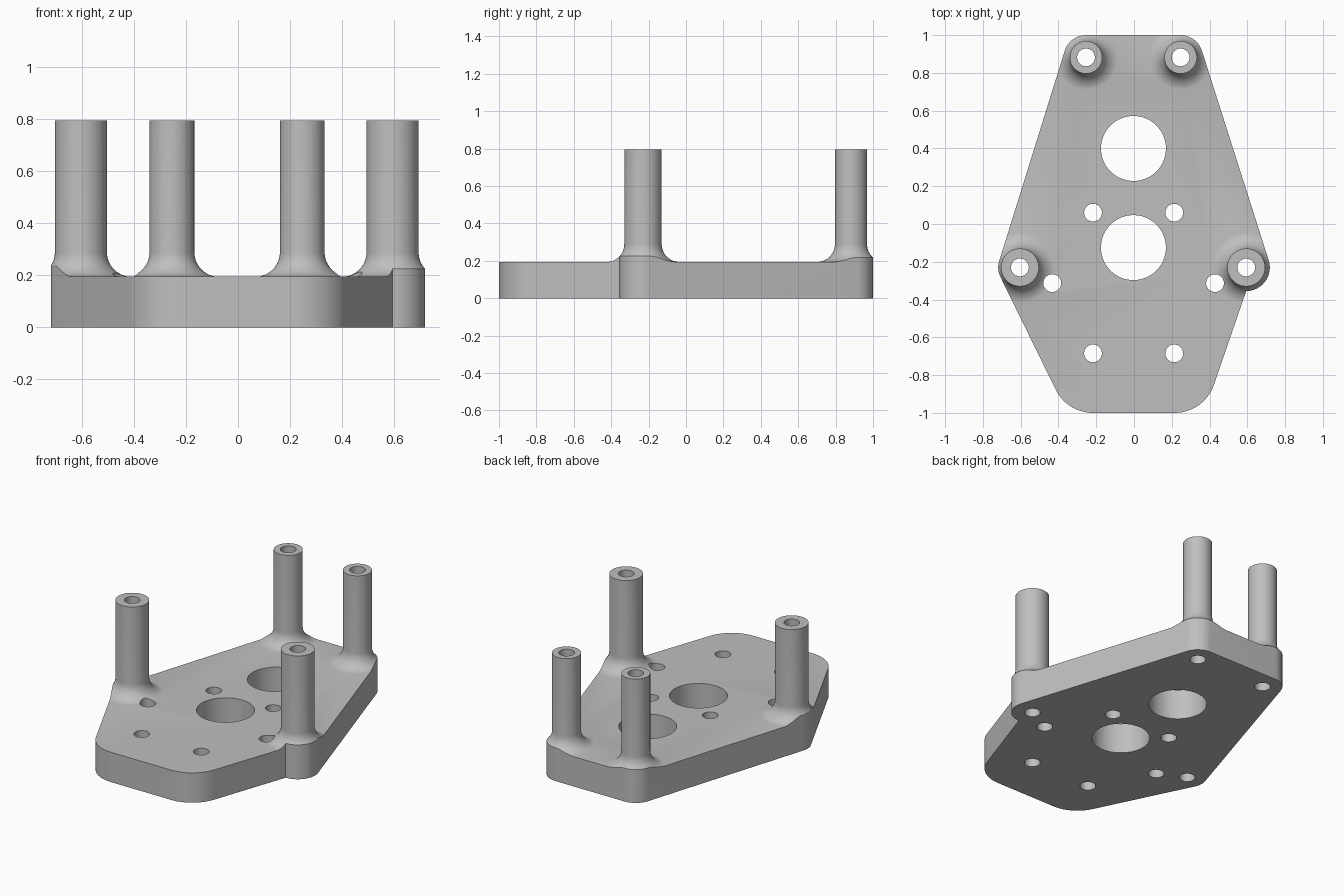
import bpy, bmesh, math

cube = bpy.data.objects.get("Cube")
if cube:
    bpy.data.objects.remove(cube, do_unlink=True)

THICK, TOP, FILLET, HOLE = 0.195, 0.795, 0.095, 0.047

metal = bpy.data.materials.new("light grey metal")
metal.use_nodes = True
metal.diffuse_color = (0.52, 0.52, 0.52, 1)
metal.node_tree.nodes["Principled BSDF"].inputs["Base Color"].default_value = (0.52, 0.52, 0.52, 1)


def make_object(name, bm):
    bmesh.ops.recalc_face_normals(bm, faces=bm.faces[:])
    mesh = bpy.data.meshes.new(name)
    bm.to_mesh(mesh)
    bm.free()
    mesh.materials.append(metal)
    obj = bpy.data.objects.new(name, mesh)
    bpy.context.collection.objects.link(obj)
    return obj


def arc(cx, cy, r, start, end, steps):
    angles = [math.radians(start + (end - start) * i / steps) for i in range(steps + 1)]
    return [(cx + r * math.cos(a), cy + r * math.sin(a)) for a in angles]


def prism(bm, outline, z0, z1):
    low = bm.faces.new([bm.verts.new((x, y, z0)) for x, y in outline])
    new = bmesh.ops.extrude_face_region(bm, geom=[low])["geom"]
    for v in new:
        if isinstance(v, bmesh.types.BMVert):
            v.co.z = z1


def lathe(bm, cx, cy, profile, steps=64):
    rings = [[bm.verts.new((x, y, z)) for x, y in arc(cx, cy, r, 0, 360, steps)[:-1]]
             for r, z in profile]
    for a, b in zip(rings, rings[1:]):
        for i in range(steps):
            j = (i + 1) % steps
            bm.faces.new((a[i], a[j], b[j], b[i]))
    bm.faces.new(rings[0])
    bm.faces.new(rings[-1])


# post centres and radii
posts = [(-0.604, -0.23, 0.1), (0.594, -0.23, 0.1), (-0.254, 0.882, 0.086), (0.247, 0.882, 0.086)]

# slab that the outline trims
bm = bmesh.new()
prism(bm, [(-1, -1.2), (1, -1.2), (1, 1.2), (-1, 1.2)], -0.1, THICK)
plate = make_object("mounting_plate_with_posts", bm)

# hollow posts with a flared foot
bm = bmesh.new()
for x, y, r in posts:
    foot = arc(r + FILLET, THICK + FILLET - 0.001, FILLET, 270, 180, 14)
    lathe(bm, x, y, [(r + FILLET, 0.1)] + foot + [(r, TOP)])
post_tool = make_object("post_bodies", bm)

# through holes
bm = bmesh.new()
holes = [(x, y, HOLE) for x, y, r in posts]
holes += [(-0.003, y, 0.172) for y in (0.4, -0.125)]
holes += [(s * x - 0.002, y, HOLE) for s in (-1, 1)
          for x, y in ((0.215, 0.06), (0.431, -0.313), (0.215, -0.685))]
for x, y, r in holes:
    prism(bm, arc(x, y, r, 0, 360, 64)[:-1], -0.3, 1)
hole_tool = make_object("hole_cutters", bm)

# rounded plate outline, with the step beside one front post
bm = bmesh.new()
outline = []
for corner in ((0.594, -0.23, 0.125, -90, 17.4, 20), (0.247, 0.882, 0.118, 17.4, 90, 14),
               (-0.254, 0.882, 0.118, 90, 162.5, 14), (-0.604, -0.23, 0.115, 162.5, 206, 10),
               (-0.217, -0.78, 0.22, 206, 270, 14), (0.215, -0.78, 0.22, 270, 341.4, 14)):
    outline += arc(*corner)
prism(bm, outline, 0, 1.2)
outline_tool = make_object("outline_trim", bm)

# combine the parts
tools = ((post_tool, "UNION"), (hole_tool, "DIFFERENCE"), (outline_tool, "INTERSECT"))
for tool, operation in tools:
    mod = plate.modifiers.new(operation.lower(), "BOOLEAN")
    mod.operation, mod.object, mod.solver = operation, tool, "EXACT"
    tool.hide_render = True

bpy.context.view_layer.update()
graph = bpy.context.evaluated_depsgraph_get()
result = bpy.data.meshes.new_from_object(plate.evaluated_get(graph))
plate.modifiers.clear()
plate.data = result
result.materials.clear()
result.materials.append(metal)
for face in result.polygons:
    face.material_index = 0
for tool, operation in tools:
    bpy.data.objects.remove(tool, do_unlink=True)

bpy.ops.object.select_all(action="DESELECT")
plate.select_set(True)
bpy.context.view_layer.objects.active = plate
bpy.ops.object.shade_smooth_by_angle(angle=math.radians(30))
